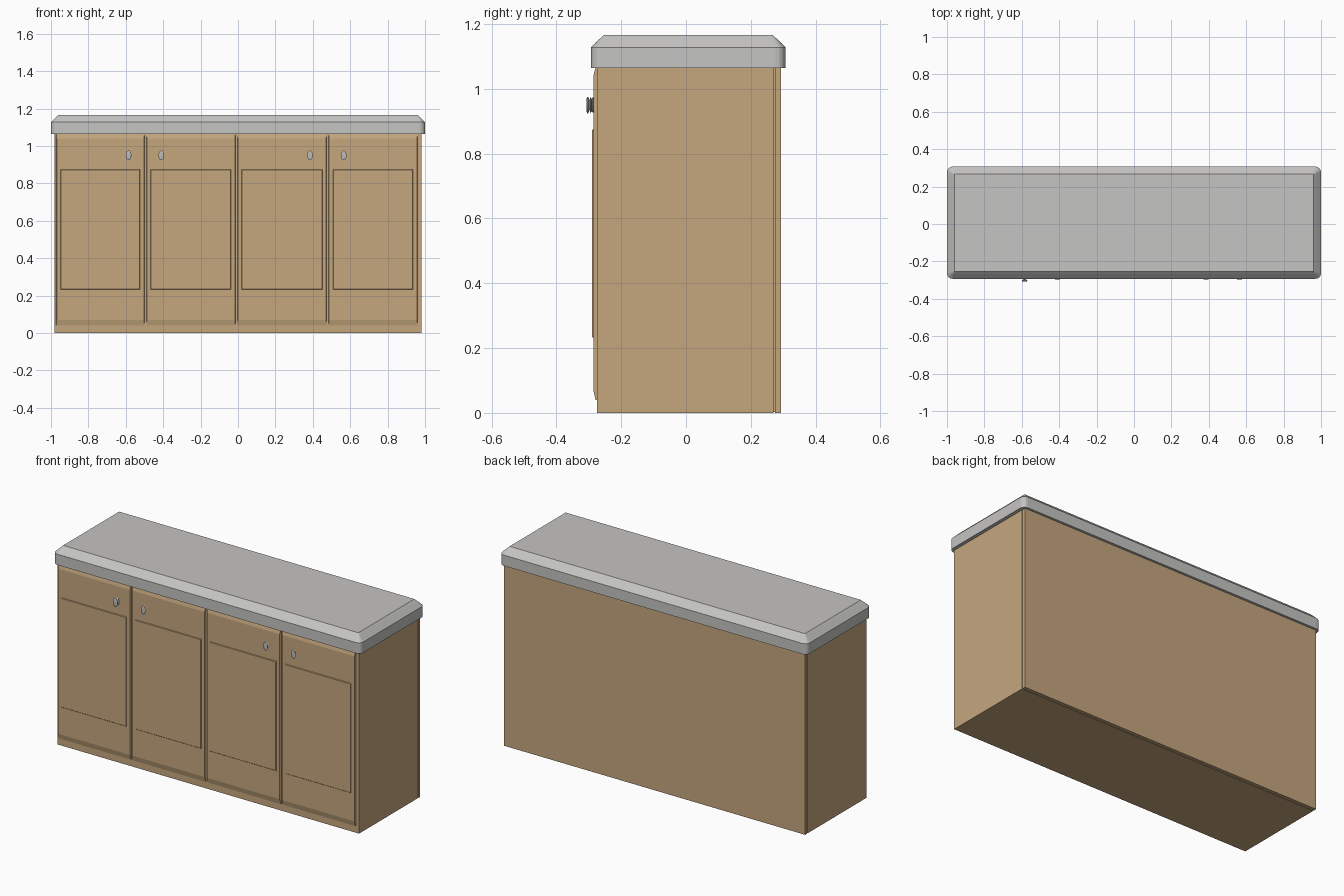
import bpy, bmesh, math

if "Cube" in bpy.data.objects:
    bpy.data.objects.remove(bpy.data.objects["Cube"])


def material(name, rgb):
    m = bpy.data.materials.new(name)
    m.diffuse_color = (*rgb, 1)
    m.use_nodes = True
    m.node_tree.nodes["Principled BSDF"].inputs["Base Color"].default_value = m.diffuse_color
    return m


wood = material("light_wood", (0.56, 0.385, 0.21))
stone = material("grey_stone", (0.56, 0.555, 0.545))
metal = material("knob_metal", (0.50, 0.50, 0.50))


def loft(name, rings, mat, smooth=False):
    """Closed solid through a list of equal-length point rings."""
    bm = bmesh.new()
    loops = [[bm.verts.new(p) for p in ring] for ring in rings]
    n = len(loops[0])
    for a, b in zip(loops, loops[1:]):
        for i in range(n):
            j = (i + 1) % n
            bm.faces.new((a[i], a[j], b[j], b[i]))
    bm.faces.new(loops[0][::-1])
    bm.faces.new(loops[-1])
    bmesh.ops.recalc_face_normals(bm, faces=bm.faces)
    me = bpy.data.meshes.new(name)
    bm.to_mesh(me)
    bm.free()
    me.materials.append(mat)
    ob = bpy.data.objects.new(name, me)
    bpy.context.collection.objects.link(ob)
    if smooth:
        bpy.context.view_layer.objects.active = ob
        ob.select_set(True)
        bpy.ops.object.shade_smooth_by_angle(angle=math.radians(30))
        ob.select_set(False)
    return ob


def rect_xy(x0, x1, y0, y1, z):
    return [(x0, y0, z), (x1, y0, z), (x1, y1, z), (x0, y1, z)]


def rect_xz(x0, x1, z0, z1, y):
    return [(x0, y, z0), (x1, y, z0), (x1, y, z1), (x0, y, z1)]


def box(name, x0, x1, y0, y1, z0, z1, mat):
    return loft(name, [rect_xy(x0, x1, y0, y1, z) for z in (z0, z1)], mat)


def rounded_ring(inset, r, z, seg=4):
    hx, cy, hy = 1.0 - inset, 0.007, 0.30 - inset
    pts = []
    for k, (sx, sy) in enumerate([(1, 1), (-1, 1), (-1, -1), (1, -1)]):
        for i in range(seg + 1):
            a = math.pi / 2 * (k + i / seg)
            pts.append((sx * (hx - r) + r * math.cos(a),
                        cy + sy * (hy - r) + r * math.sin(a), z))
    return pts


# Cabinet body, with a fine groove before the back panel
box("cabinet_body", -0.98, 0.98, -0.275, 0.27, 0, 1.07, wood)
box("groove_core", -0.972, 0.972, 0.265, 0.28, 0.002, 1.07, wood)
box("back_panel", -0.98, 0.98, 0.275, 0.293, 0, 1.07, wood)

# Worktop with a chamfered upper edge and rounded corners
loft("worktop", [rounded_ring(0, 0.03, 1.065), rounded_ring(0, 0.03, 1.128),
                 rounded_ring(0.025, 0.012, 1.153),
                 rounded_ring(0.04, 0.003, 1.167)], stone)

# Four doors, each with a slim raised panel
for i, (x0, x1) in enumerate([(-0.972, -0.500), (-0.490, -0.014),
                              (-0.004, 0.474), (0.484, 0.960)]):
    loft(f"door_{i + 1}", [
        rect_xz(x0, x1, 0.04, 1.066, -0.273),
        rect_xz(x0, x1, 0.04, 1.066, -0.279),
        rect_xz(x0 + 0.003, x1 - 0.003, 0.07, 1.04, -0.286)], wood)
    loft(f"door_panel_{i + 1}", [
        rect_xz(x0 + 0.022, x1 - 0.022, 0.23, 0.877, -0.284),
        rect_xz(x0 + 0.026, x1 - 0.026, 0.235, 0.873, -0.290)], wood)

# Oval waisted door knobs
for i, (x, y_end) in enumerate([(-0.585, -0.307), (-0.41, -0.296),
                                (0.385, -0.296), (0.565, -0.296)]):
    profile = [(0, 0.8), (0.2, 0.9), (0.5, 0.4), (0.75, 0.95),
               (0.9, 1.0), (1.0, 0.75)]
    rings = []
    for t, s in profile:
        y = -0.284 + (y_end + 0.284) * t
        rings.append([(x + 0.015 * s * math.cos(a), y, 0.95 + 0.026 * s * math.sin(a))
                      for a in (2 * math.pi * k / 16 for k in range(16))])
    loft(f"door_knob_{i + 1}", rings, metal, smooth=True)
